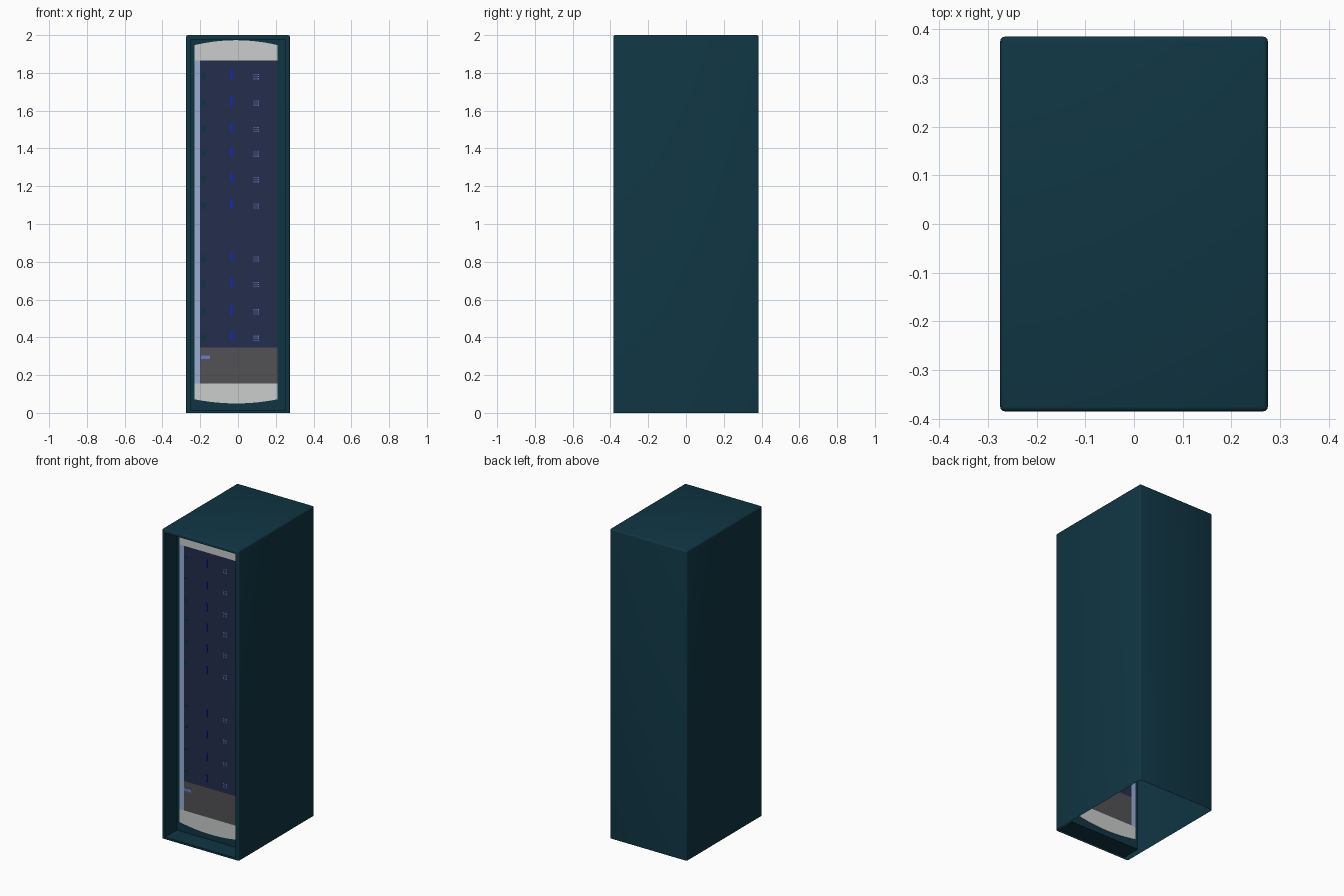
import bpy, bmesh

if "Cube" in bpy.data.objects:
    bpy.data.objects.remove(bpy.data.objects["Cube"])

def mat(name, rgb):
    m = bpy.data.materials.new(name)
    m.diffuse_color = (*rgb, 1)
    m.use_nodes = True
    m.node_tree.nodes["Principled BSDF"].inputs["Base Color"].default_value = m.diffuse_color
    return m

TEAL = mat("dark teal", (0.005, 0.036, 0.056))
WHITE = mat("off white", (0.59, 0.61, 0.60))
NAVY = mat("navy", (0.018, 0.027, 0.074))
GREY = mat("grey", (0.085, 0.083, 0.09))
PALE = mat("pale blue", (0.32, 0.43, 0.65))
BLUE = mat("bright blue", (0.006, 0.02, 0.6))
LILAC = mat("lilac blue", (0.14, 0.19, 0.60))

PANEL_Y = -0.265   # depth of the recessed front panel
W, D = 0.275, 0.385

def finish(bm, name, material):
    me = bpy.data.meshes.new(name)
    bm.to_mesh(me)
    bm.free()
    me.materials.append(material)
    ob = bpy.data.objects.new(name, me)
    bpy.context.collection.objects.link(ob)
    return ob

def plate(name, outline, material, front, back):
    """Flat plate with an x-z outline, running from y=front to y=back."""
    bm = bmesh.new()
    face = bm.faces.new([bm.verts.new((x, front, z)) for x, z in outline])
    ext = bmesh.ops.extrude_face_region(bm, geom=[face], use_keep_orig=True)
    vs = [g for g in ext["geom"] if isinstance(g, bmesh.types.BMVert)]
    bmesh.ops.translate(bm, verts=vs, vec=(0, back - front, 0))
    bmesh.ops.recalc_face_normals(bm, faces=bm.faces)
    return finish(bm, name, material)

def rect(x0, x1, z0, z1):
    return [(x0, z0), (x1, z0), (x1, z1), (x0, z1)]

# cabinet shell: open underneath, softened edges, recessed front
bm = bmesh.new()
bmesh.ops.create_cube(bm, size=1)
for v in bm.verts:
    v.co = (v.co.x * 2 * W, v.co.y * 2 * D, (v.co.z + 0.5) * 2)
bmesh.ops.delete(bm, geom=[f for f in bm.faces if f.normal.z < -0.5], context='FACES_ONLY')
edges = [e for e in bm.edges if not e.is_boundary]
bmesh.ops.bevel(bm, geom=edges, offset=0.01, segments=3, profile=0.5, affect='EDGES')
bm.normal_update()
front = max((f for f in bm.faces if f.normal.y < -0.99), key=lambda f: f.calc_area())
bmesh.ops.inset_region(bm, faces=[front], thickness=0.018, use_boundary=True)
bmesh.ops.inset_region(bm, faces=[front], thickness=0.0005, use_boundary=True)
for v in front.verts:
    v.co.y = PANEL_Y
cabinet = finish(bm, "cabinet", TEAL)
bpy.context.view_layer.objects.active = cabinet
cabinet.select_set(True)
bpy.ops.object.shade_smooth_by_angle()

# panel inlays, showing on both sides of the panel
F, B = PANEL_Y - 0.003, PANEL_Y + 0.003
X0, X1, XM = -0.23, 0.21, -0.20

def arc(z_end, z_mid, n=16):
    pts = []
    for i in range(n + 1):
        t = 2 * i / n - 1
        pts.append((X0 + (X1 - X0) * i / n, z_mid + (z_end - z_mid) * t * t))
    return pts

plate("top_cap", [(X1, 1.865), (X0, 1.865)] + arc(1.947, 1.973), WHITE, F, B)
plate("bottom_cap", [(X1, 0.155), (X0, 0.155)] + arc(0.072, 0.05), WHITE, F, B)
plate("side_strip", rect(X0, XM, 0.155, 1.865), PALE, F, B)
plate("main_panel", rect(XM, X1, 0.345, 1.865), NAVY, F, B)
plate("lower_panel", rect(XM, X1, 0.155, 0.345), GREY, F, B)
plate("lower_label", rect(-0.197, -0.147, 0.285, 0.305), LILAC, F - 0.003, F)

# rows of small details: catch, bar and a grid of dots
for r, z in enumerate((1.785, 1.645, 1.505, 1.375, 1.24, 1.1, 0.82, 0.685, 0.54, 0.4)):
    plate(f"catch_{r}", rect(-0.195, -0.17, z - 0.02, z + 0.015), TEAL, F - 0.002, F)
    plate(f"bar_{r}", rect(-0.04, -0.03, z - 0.018, z + 0.03), BLUE, F - 0.004, F)
    for i in range(3):
        for k in range(3):
            x, zz = 0.085 + 0.011 * i, z - 0.016 + 0.011 * k
            plate(f"dot_{r}_{i}{k}", rect(x - 0.003, x + 0.003, zz - 0.003, zz + 0.003),
                  LILAC, F - 0.003, F)
